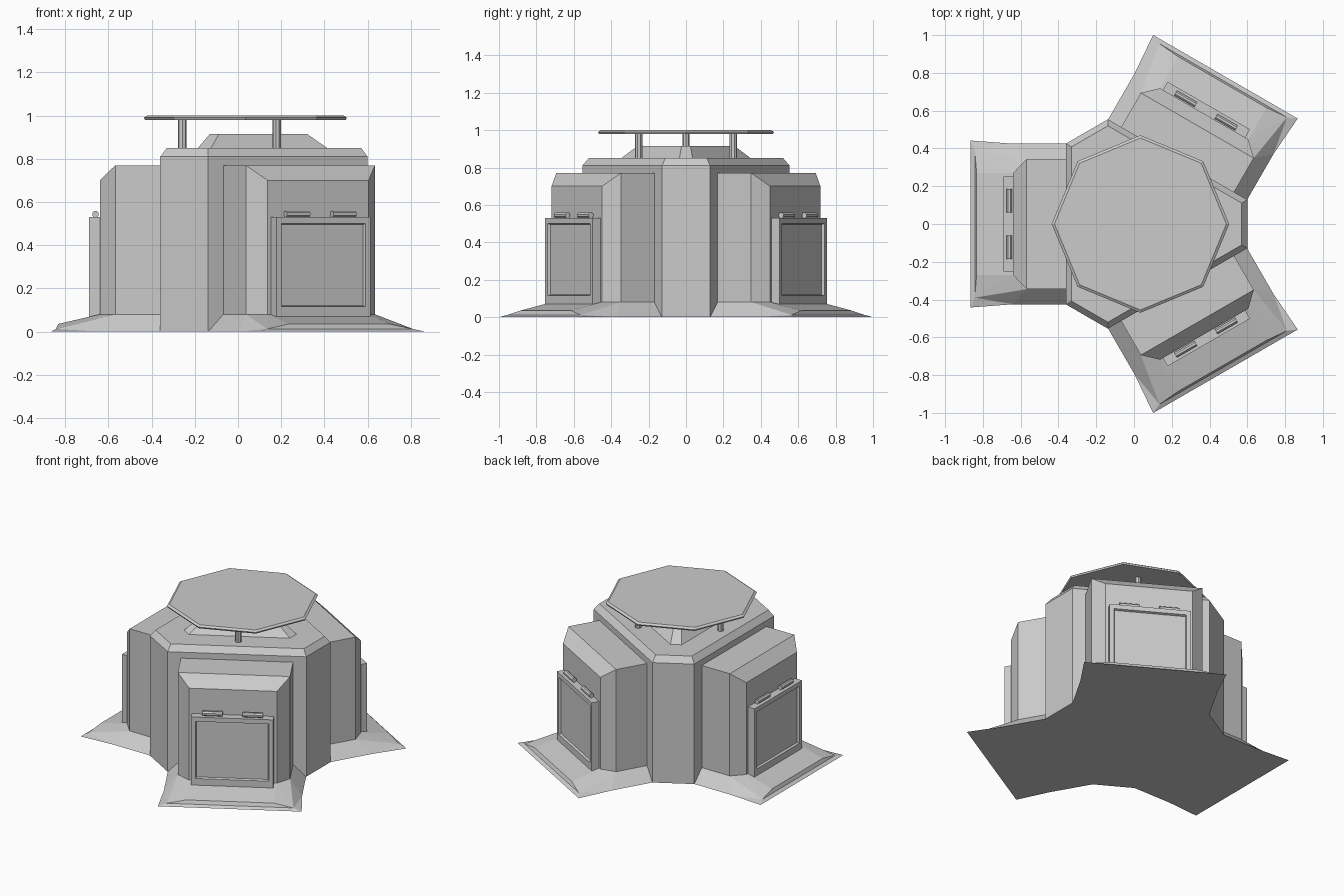
import bpy, bmesh
from math import sin, cos, pi, radians

if "Cube" in bpy.data.objects:
    bpy.data.objects.remove(bpy.data.objects["Cube"])

CX = 0.034                      # centre of the three-fold symmetry
ARMS = [180, 60, -60]


def build(name, verts, faces, angle=0):
    bm = bmesh.new()
    vs = [bm.verts.new(v) for v in verts]
    for f in faces:
        bm.faces.new([vs[i] for i in f])
    return finish(name, bm, angle)


def finish(name, bm, angle=0):
    bmesh.ops.recalc_face_normals(bm, faces=bm.faces)
    me = bpy.data.meshes.new(name)
    bm.to_mesh(me)
    bm.free()
    ob = bpy.data.objects.new(name, me)
    ob.location.x = CX
    ob.rotation_euler.z = radians(angle)
    bpy.context.collection.objects.link(ob)
    return ob


def loft(name, rings, angle=0):
    n = len(rings[0])
    verts = [v for r in rings for v in r]
    faces = [list(range(n)), [len(verts) - n + i for i in range(n)]]
    for k in range(len(rings) - 1):
        for i in range(n):
            j = (i + 1) % n
            faces.append([k*n + i, k*n + j, (k+1)*n + j, (k+1)*n + i])
    return build(name, verts, faces, angle)


def cut_triangle(short, long, z):
    """Hexagon with alternating sides, given by the two side distances."""
    t = (long - short * 0.5) / sin(pi / 3)
    ring = []
    for k in range(3):
        a = k * 2 * pi / 3
        for s in (-t, t):
            ring.append((short*cos(a) - s*sin(a), short*sin(a) + s*cos(a), z))
    return ring


def circle(r, z, n=8, x=0):
    return [(x + r*cos(2*pi*i/n), r*sin(2*pi*i/n), z) for i in range(n)]


# central body with chamfered rim, and raised roof cap
loft("body", [cut_triangle(.566, .394, 0), cut_triangle(.566, .394, .81),
              cut_triangle(.536, .364, .85)])
loft("roof_cap", [cut_triangle(.386, .224, .845), cut_triangle(.286, .164, .915)])

# octagonal canopy plate
loft("canopy", [circle(.465, .98), circle(.47, .99), circle(.455, 1.0)])

for n, ang in enumerate(ARMS, 1):
    # canopy post
    loft(f"post_{n}", [circle(.02, .84, 8, .292), circle(.02, .985, 8, .292)], ang)

    # bay block with cut corners and sloped front edge
    plan = [(.33, -.345), (.602, -.345), (.674, -.27),
            (.674, .27), (.602, .345), (.33, .345)]
    tops = [.77, .77, .70, .70, .77, .77]
    verts = [(x, y, .02) for x, y in plan] + [(x, y, z) for (x, y), z in zip(plan, tops)]
    faces = [range(6), (6, 7, 10, 11), (7, 8, 9, 10)]
    faces += [(i, (i+1) % 6, (i+1) % 6 + 6, i + 6) for i in range(6)]
    build(f"bay_{n}", verts, faces, ang)

    # flared foot: one half listed, the other mirrored
    half = [(.394, .425, 0), (.674, .425, 0), (.90, .442, 0),      # ground outline
            (.877, .39, .012), (.867, .27, .035),                  # lip
            (.674, .27, .08), (.602, .345, .08), (.394, .345, .08)]
    verts = half + [(x, -y, z) for x, y, z in half]
    side = [(0, 1, 6, 7), (1, 2, 3), (1, 3, 6), (3, 4, 5), (3, 5, 6)]
    faces = side + [tuple(i + 8 for i in f) for f in side]
    faces += [(4, 5, 13, 12), (2, 3, 11, 10), (3, 4, 12, 11),
              (5, 6, 7, 15, 14, 13), (0, 1, 2, 10, 9, 8), (0, 7, 15, 8)]
    build(f"foot_{n}", verts, faces, ang)

    # door panel with recessed field
    def rect(x, w, z0, z1):
        return [(x, -w, z0), (x, w, z0), (x, w, z1), (x, -w, z1)]
    loft(f"door_{n}", [rect(.66, .252, .07, .53), rect(.724, .252, .07, .53),
                       rect(.724, .225, .115, .50), rect(.71, .22, .12, .495)], ang)

    # two rounded hinges on top of the door
    for k, y in enumerate((-.124, .124), 1):
        ends = [[(.694 + .016*cos(pi*(i+.5)/4), y + d, .544 + .016*sin(pi*(i+.5)/4))
                 for i in range(8)] for d in (-.062, .062)]
        loft(f"hinge_{n}_{k}", ends, ang)
